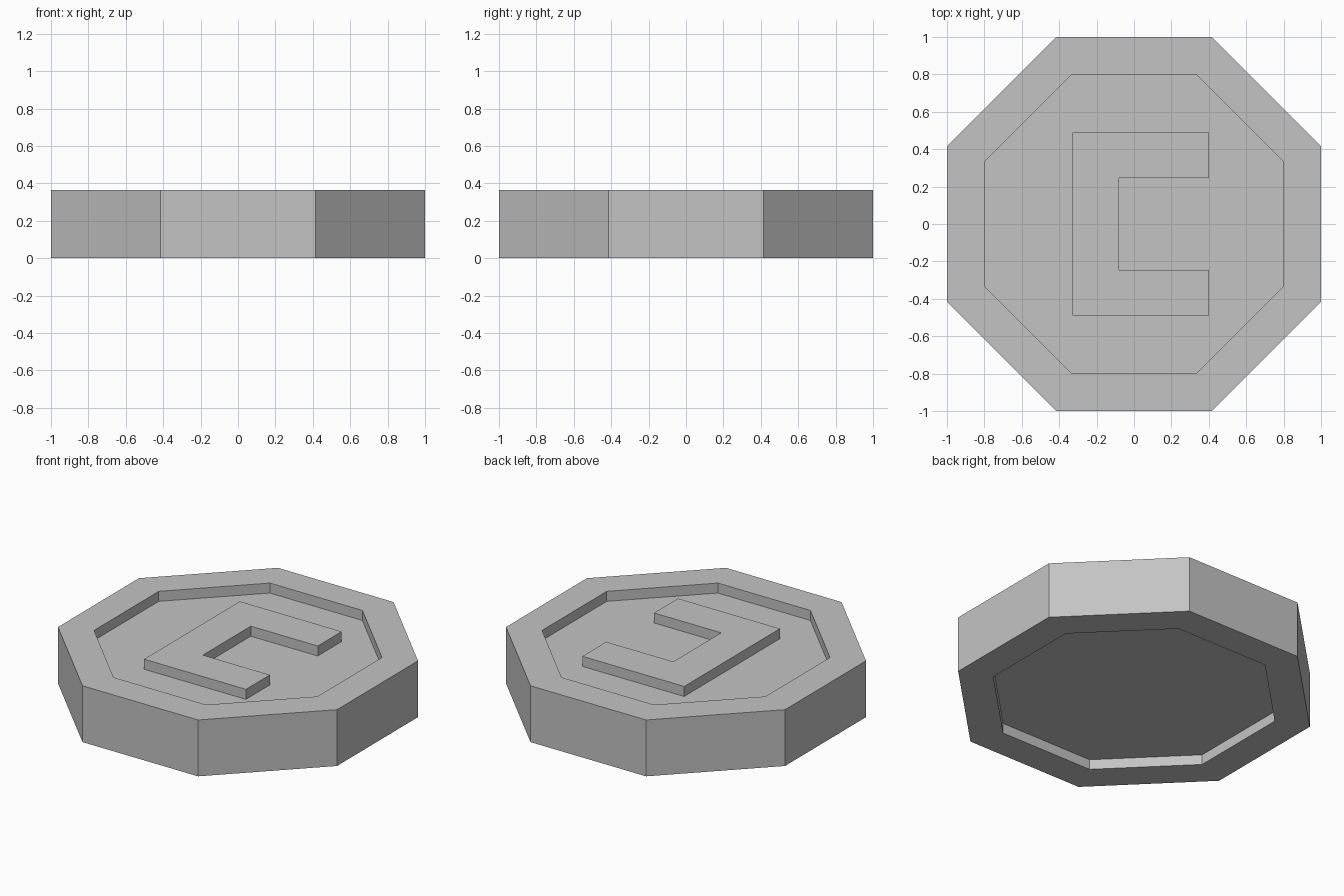
import bpy
import bmesh
from math import cos, sin, pi

cube = bpy.data.objects.get("Cube")
if cube:
    bpy.data.objects.remove(cube, do_unlink=True)

HEIGHT = 0.365      # full thickness of the token
RECESS = 0.065      # depth of the sunken faces
SIDES = 8

# Single grey material
grey = bpy.data.materials.new("plain grey")
grey.use_nodes = True
colour = (0.552, 0.552, 0.552, 1)
grey.diffuse_color = colour
grey.node_tree.nodes["Principled BSDF"].inputs["Base Color"].default_value = colour


def loft(name, loops):
    """Skin a stack of equal-length point loops and cap both ends."""
    bm = bmesh.new()
    rings = [[bm.verts.new(p) for p in loop] for loop in loops]
    count = len(rings[0])
    for low, high in zip(rings, rings[1:]):
        for i in range(count):
            j = (i + 1) % count
            bm.faces.new((low[i], low[j], high[j], high[i]))
    bm.faces.new(rings[0][::-1])
    bm.faces.new(rings[-1])
    bmesh.ops.recalc_face_normals(bm, faces=bm.faces)
    mesh = bpy.data.meshes.new(name)
    bm.to_mesh(mesh)
    bm.free()
    mesh.materials.append(grey)
    obj = bpy.data.objects.new(name, mesh)
    bpy.context.collection.objects.link(obj)
    return obj


def octagon(apothem, z):
    radius = apothem / cos(pi / SIDES)
    angles = [(i + 0.5) * 2 * pi / SIDES for i in range(SIDES)]
    return [(radius * cos(a), radius * sin(a), z) for a in angles]


# Octagonal body with a raised rim on both faces
profile = [(0.8, RECESS), (0.8, 0), (1, 0),
           (1, HEIGHT), (0.8, HEIGHT), (0.8, HEIGHT - RECESS)]
loft("token_body", [octagon(a, z) for a, z in profile])

# Raised square bracket on the upper face, mirrored across y
half = [(-0.33, 0.49), (0.40, 0.49), (0.40, 0.245), (-0.08, 0.245)]
outline = half + [(x, -y) for x, y in reversed(half)]
loft("raised_bracket", [[(x, y, z) for x, y in outline]
                        for z in (HEIGHT - RECESS - 0.01, HEIGHT)])
